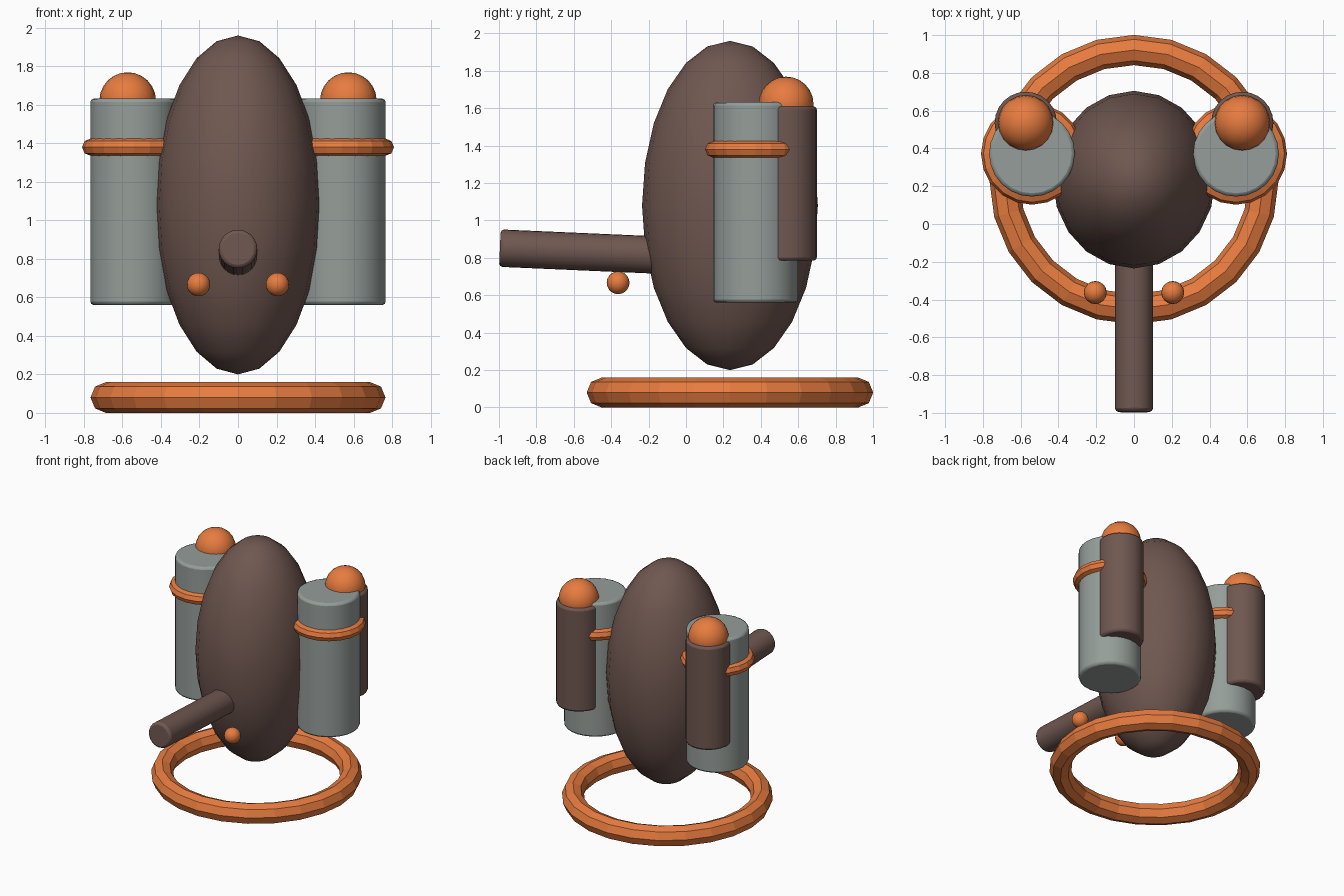
import bpy, math
from mathutils import Vector

if "Cube" in bpy.data.objects:
    bpy.data.objects.remove(bpy.data.objects["Cube"])


def material(name, rgb):
    m = bpy.data.materials.new(name)
    m.diffuse_color = (*rgb, 1)
    m.use_nodes = True
    m.node_tree.nodes["Principled BSDF"].inputs["Base Color"].default_value = m.diffuse_color
    return m


BROWN = material("brown", (0.16, 0.095, 0.08))
ORANGE = material("orange", (0.80, 0.20, 0.05))
STEEL = material("steel", (0.30, 0.34, 0.32))


def finish(name, mat, smooth=None):
    ob = bpy.context.object
    ob.name = name
    ob.data.materials.append(mat)
    if smooth:
        bpy.ops.object.shade_smooth_by_angle(angle=math.radians(smooth))
    return ob


def ball(name, loc, radii, mat, seg=20, rings=12):
    bpy.ops.mesh.primitive_uv_sphere_add(segments=seg, ring_count=rings, radius=1, location=loc)
    bpy.context.object.scale = radii
    bpy.ops.object.transform_apply(location=False, rotation=False, scale=True)
    return finish(name, mat, 40)


def rod(name, a, b, r, mat, bevel=0.018):
    a, b = Vector(a), Vector(b)
    bpy.ops.mesh.primitive_cylinder_add(vertices=24, radius=r, depth=(b - a).length, location=(a + b) / 2)
    ob = bpy.context.object
    ob.rotation_euler = (b - a).to_track_quat('Z', 'Y').to_euler()
    bv = ob.modifiers.new("bevel", 'BEVEL')
    bv.width, bv.segments, bv.limit_method = bevel, 2, 'ANGLE'
    return finish(name, mat, 40)


def ring(name, loc, major, minor, mat, seg=24, sides=8):
    bpy.ops.mesh.primitive_torus_add(location=loc, major_radius=major, minor_radius=minor,
                                     major_segments=seg, minor_segments=sides)
    return finish(name, mat)


# central body, front barrel and floating base hoop
ball("body", (0, 0.235, 1.08), (0.43, 0.47, 0.88), BROWN)
rod("barrel", (0, -0.08, 0.812), (0, -0.995, 0.852), 0.1, BROWN)
ring("base_hoop", (0, 0.235, 0.08), 0.686, 0.08, ORANGE)

# paired side tanks with clamps, rear canisters, domes and front beads
for side, s in (("left", -1), ("right", 1)):
    rod(f"tank_{side}", (s * 0.54, 0.372, 0.56), (s * 0.54, 0.372, 1.632), 0.227, STEEL)
    ring(f"tank_clamp_{side}", (s * 0.54, 0.372, 1.38), 0.225, 0.045, ORANGE, 20, 8)
    rod(f"canister_{side}", (s * 0.573, 0.535, 0.785), (s * 0.573, 0.535, 1.61), 0.165, BROWN)
    ball(f"canister_dome_{side}", (s * 0.573, 0.535, 1.622), (0.147,) * 3, ORANGE)
    ball(f"bead_{side}", (s * 0.205, -0.363, 0.667), (0.061,) * 3, ORANGE, 16, 10)
